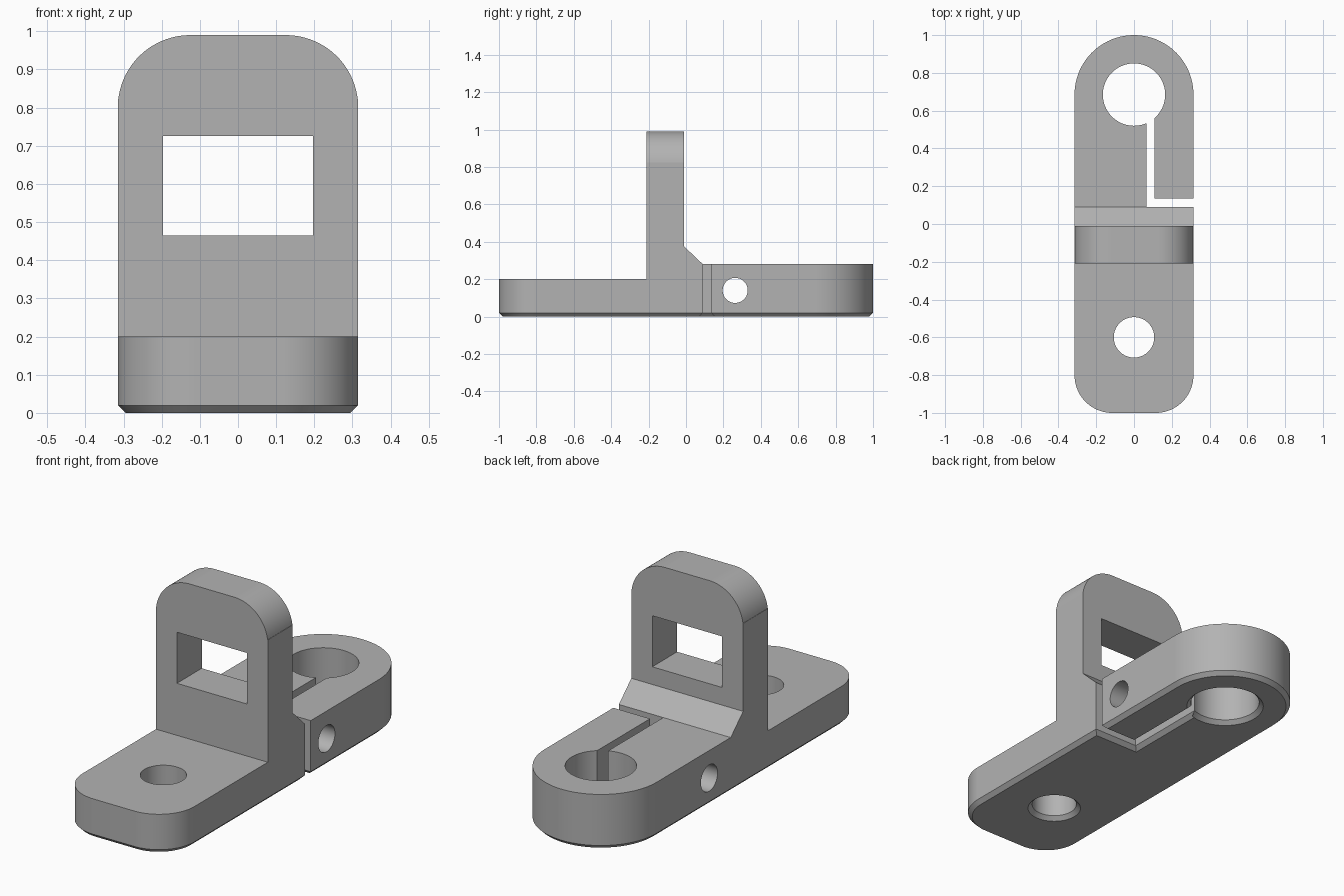
import bpy
import bmesh
from math import sin, cos, atan2, sqrt, radians, degrees
from mathutils import Vector

if "Cube" in bpy.data.objects:
    bpy.data.objects.remove(bpy.data.objects["Cube"], do_unlink=True)

HALF_W = 0.315      # half width of the bracket
CHAMFER = 0.02      # bottom edge chamfer
RING_Y = 0.685      # centre of the clamp ring
BORE = 0.165        # radius of the clamp bore
SLOT_L, SLOT_R = 0.065, 0.108
CUT_F, CUT_B = 0.09, 0.135


def arc(cx, cy, r, start, end, step=4):
    n = max(2, round(abs(end - start) / step))
    angles = [radians(start + (end - start) * i / n) for i in range(n + 1)]
    return [(cx + r * cos(a), cy + r * sin(a)) for a in angles]


def inset(points, dist):
    """Offset a counter-clockwise outline inwards with mitred corners."""
    pts = [Vector(p) for p in points]
    result = []
    for i, p in enumerate(pts):
        a = (p - pts[i - 1]).normalized()
        b = (pts[(i + 1) % len(pts)] - p).normalized()
        na, nb = Vector((-a.y, a.x)), Vector((-b.y, b.x))
        result.append(tuple(p + (na + nb) * dist / (1 + na.dot(nb))))
    return result


def loft(name, rings):
    """Join equal rings of 3D points into a closed solid."""
    bm = bmesh.new()
    loops = [[bm.verts.new(p) for p in ring] for ring in rings]
    n = len(loops[0])
    for low, high in zip(loops, loops[1:]):
        for i in range(n):
            j = (i + 1) % n
            bm.faces.new((low[i], low[j], high[j], high[i]))
    bm.faces.new(loops[0][::-1])
    bm.faces.new(loops[-1])
    bmesh.ops.recalc_face_normals(bm, faces=bm.faces)
    mesh = bpy.data.meshes.new(name)
    bm.to_mesh(mesh)
    bm.free()
    obj = bpy.data.objects.new(name, mesh)
    bpy.context.collection.objects.link(obj)
    return obj


def along_x(points, reach=0.6):
    return [[(x, y, z) for y, z in points] for x in (-reach, reach)]


def along_y(points, front, back):
    return [[(x, y, z) for x, z in points] for y in (front, back)]


def at_z(points, z):
    return [(x, y, z) for x, y in points]


def combine(target, tool, operation):
    mod = target.modifiers.new(operation.lower(), 'BOOLEAN')
    mod.operation = operation
    mod.solver = 'EXACT'
    mod.object = tool
    bpy.context.view_layer.objects.active = target
    bpy.ops.object.modifier_apply(modifier=mod.name)
    bpy.data.objects.remove(tool, do_unlink=True)


# Plan outline: rounded foot, split arm and open clamp bore in one loop
left_angle = degrees(atan2(-sqrt(BORE**2 - SLOT_L**2), SLOT_L))
right_angle = degrees(atan2(-sqrt(BORE**2 - SLOT_R**2), SLOT_R)) - 360
plan = (arc(-0.115, -0.8, 0.2, 180, 270)
        + arc(0.115, -0.8, 0.2, 270, 360)
        + [(HALF_W, CUT_F), (SLOT_L, CUT_F)]
        + arc(0, RING_Y, BORE, left_angle, right_angle)
        + [(SLOT_R, CUT_B), (HALF_W, CUT_B)]
        + arc(0, RING_Y, HALF_W, 0, 180))
bracket = loft("clamp_bracket", [at_z(inset(plan, CHAMFER), 0),
                                 at_z(plan, CHAMFER), at_z(plan, 1.05)])

# Side profile: low foot, upright plate, sloped gusset, thicker arm
side = [(-1.1, -0.1), (-1.1, 0.2), (-0.21, 0.2), (-0.21, 0.99), (-0.01, 0.99),
        (-0.01, 0.375), (CUT_F, 0.28), (1.1, 0.28), (1.1, -0.1)]
combine(bracket, loft("side_profile", along_x(side)), 'INTERSECT')

# Rounded top corners of the upright plate
right_corner = arc(0.125, 0.8, 0.19, 3, 90)
right_corner[0] = (0.4, right_corner[0][1])
half = [(0.4, -0.1)] + right_corner
front = half + [(-x, z) for x, z in reversed(half)]
combine(bracket, loft("front_profile", along_y(front, -1.2, 1.2)), 'INTERSECT')

# Rectangular window in the upright plate
window = [(-0.197, 0.465), (0.197, 0.465), (0.197, 0.725), (-0.197, 0.725)]
combine(bracket, loft("window_cutter", along_y(window, -0.4, 0.2)), 'DIFFERENCE')

# Foot bolt hole, countersunk underneath
rings = [at_z(arc(0, -0.6, r, 0, 360)[:-1], z)
         for r, z in ((0.147, -0.02), (0.107, CHAMFER), (0.107, 0.4))]
combine(bracket, loft("foot_hole_cutter", rings), 'DIFFERENCE')

# Clamp screw hole straight through both arms
screw = arc(0.263, 0.14, 0.067, 0, 360, 6)[:-1]
combine(bracket, loft("screw_hole_cutter", along_x(screw)), 'DIFFERENCE')

# Grey finish
grey = bpy.data.materials.new("plain_grey")
grey.use_nodes = True
colour = (0.45, 0.45, 0.45, 1)
grey.diffuse_color = colour
grey.node_tree.nodes["Principled BSDF"].inputs["Base Color"].default_value = colour
bracket.data.materials.clear()
bracket.data.materials.append(grey)
for poly in bracket.data.polygons:
    poly.material_index = 0

# Smooth curved walls, crisp edges
bpy.ops.object.select_all(action='DESELECT')
bracket.select_set(True)
bpy.context.view_layer.objects.active = bracket
bpy.ops.object.shade_smooth_by_angle(angle=radians(25))
weighted = bracket.modifiers.new("weighted_normals", 'WEIGHTED_NORMAL')
weighted.keep_sharp = True
